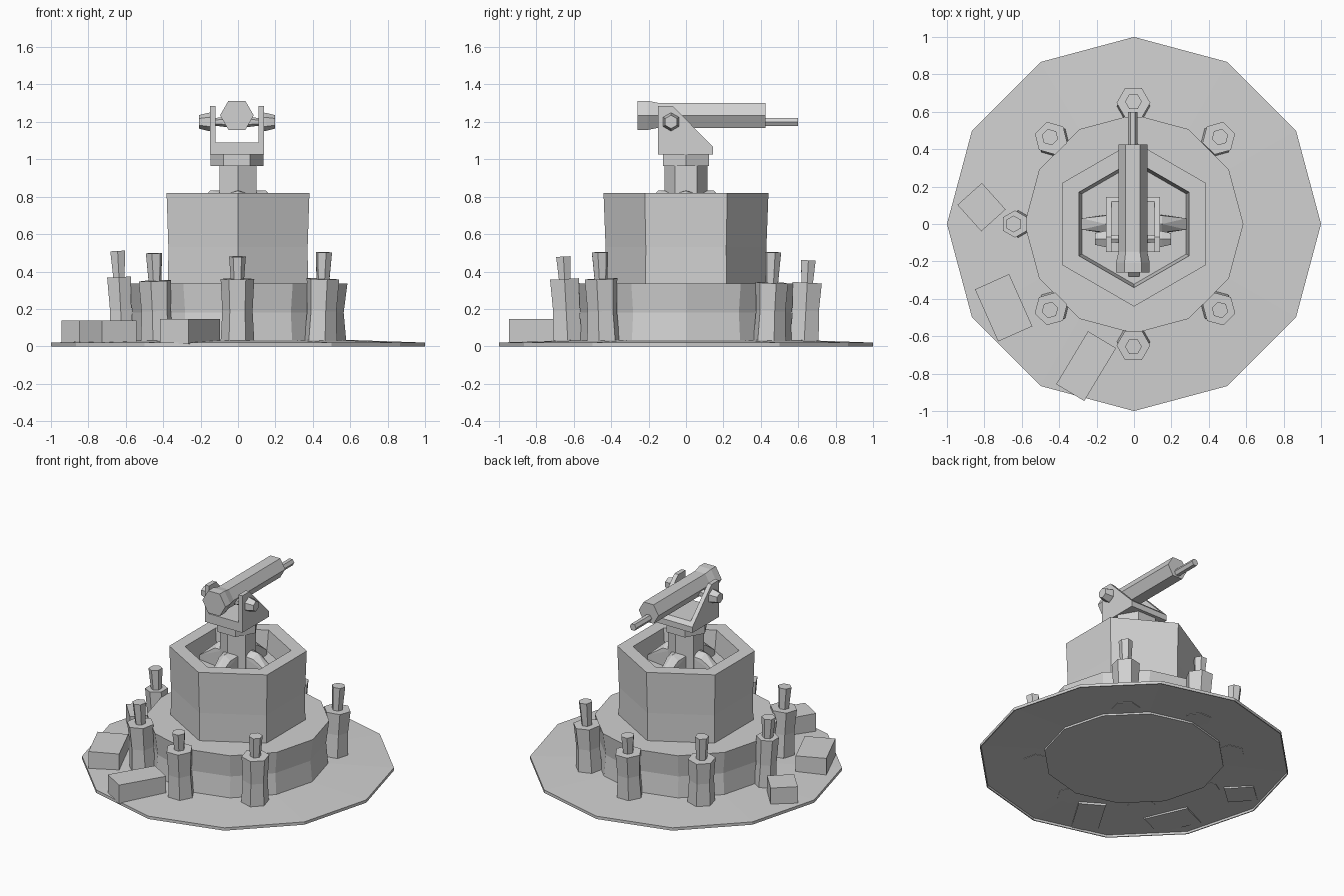
import bpy, bmesh, math
from mathutils import Matrix, Vector

if "Cube" in bpy.data.objects:
    bpy.data.objects.remove(bpy.data.objects["Cube"])

grey = bpy.data.materials.new("stone_grey")
grey.diffuse_color = (0.64, 0.64, 0.64, 1)
grey.use_nodes = True
grey.node_tree.nodes["Principled BSDF"].inputs["Base Color"].default_value = grey.diffuse_color


def finish(name, bm, matrix=Matrix()):
    bmesh.ops.recalc_face_normals(bm, faces=bm.faces)
    me = bpy.data.meshes.new(name)
    bm.to_mesh(me)
    bm.free()
    me.materials.append(grey)
    ob = bpy.data.objects.new(name, me)
    ob.matrix_world = matrix
    bpy.context.collection.objects.link(ob)
    return ob


def lathe(name, sides, rings, turn=0, matrix=Matrix()):
    """Faceted solid from (radius, height) rings; radius 0 makes a centre point."""
    bm = bmesh.new()
    loops = []
    for r, z in rings:
        n = 1 if r == 0 else sides
        angles = [math.radians(turn) + math.tau * i / sides for i in range(n)]
        loops.append([bm.verts.new((r * math.cos(a), r * math.sin(a), z)) for a in angles])
    for lo, hi in zip(loops, loops[1:]):
        for i in range(sides):
            j = (i + 1) % sides
            corners = [lo[i % len(lo)], lo[j % len(lo)], hi[j % len(hi)], hi[i % len(hi)]]
            bm.faces.new(list(dict.fromkeys(corners)))
    for loop in (loops[0], loops[-1]):
        if len(loop) > 1:
            bm.faces.new(loop)
    return finish(name, bm, matrix)


def box(name, size, loc, angle=0):
    bm = bmesh.new()
    bmesh.ops.create_cube(bm, size=1, matrix=Matrix.Diagonal((*size, 1)))
    return finish(name, bm, Matrix.Translation(loc) @ Matrix.Rotation(math.radians(angle), 4, 'Z'))


def extrude_yz(name, profile, x0, x1):
    bm = bmesh.new()
    face = bm.faces.new([bm.verts.new((x0, y, z)) for y, z in profile])
    new = bmesh.ops.extrude_face_region(bm, geom=[face])["geom"]
    bmesh.ops.translate(bm, vec=(x1 - x0, 0, 0),
                        verts=[v for v in new if isinstance(v, bmesh.types.BMVert)])
    return finish(name, bm)


# Shallow conical ground plate, hollow underneath with a thin rim
lathe("ground_plate", 12, [(0, 0.05), (0.993, 0.016), (0.993, 0), (1, 0), (1, 0.02), (0, 0.055)], 90)

# Wide drum, slightly pinched at mid height
lathe("drum", 12, [(0.58, 0.016), (0.565, 0.18), (0.585, 0.335)])

# Hexagonal tower with a sunken well
lathe("tower", 6, [(0.432, 0.3), (0.43, 0.53), (0.441, 0.82),
                   (0.34, 0.82), (0.322, 0.68)], 90)

# Posts with flared caps, leaning slightly outward: x, y, radius, shoulder, top
posts = [(-0.003, -0.65, 0.09, 0.36, 0.48), (-0.003, 0.65, 0.09, 0.34, 0.46),
         (0.455, -0.455, 0.09, 0.36, 0.503), (0.455, 0.46, 0.09, 0.34, 0.503),
         (-0.445, -0.455, 0.09, 0.35, 0.498), (-0.445, 0.46, 0.09, 0.34, 0.498),
         (-0.637, 0, 0.073, 0.37, 0.51)]
for x, y, r, shoulder, top in posts:
    turn = math.degrees(math.atan2(y, x)) + 90
    tangent = Vector((-y, x, 0))
    place = (Matrix.Translation((x, y, 0.38)) @ Matrix.Rotation(math.radians(3), 4, tangent)
             @ Matrix.Translation((0, 0, -0.38)))
    lathe("post", 6, [(r, 0.025), (r * 0.9, 0.19), (r, shoulder)], turn, place)
    lathe("post_cap", 6, [(0.034, shoulder - 0.02), (0.045, top)], turn, place)

# Crates
for x, y, sx, sy, h, angle in [(-0.815, 0.09, 0.175, 0.19, 0.137, 42),
                               (-0.697, -0.448, 0.2, 0.305, 0.139, 24),
                               (-0.256, -0.76, 0.175, 0.33, 0.147, -31)]:
    box("crate", (sx, sy, h - 0.013), (x, y, (h + 0.013) / 2), angle)

# Pedestal, collar and its four buttresses
lathe("pedestal", 6, [(0.115, 0.66), (0.115, 0.97)], 90)
lathe("collar", 6, [(0.142, 0.965), (0.142, 1.026)], 0, Matrix.Translation((-0.006, 0, 0)))
for k in range(4):
    bm = bmesh.new()
    pts = [(0.06, -0.06, 0.66), (0.06, 0.06, 0.66), (0.06, -0.06, 0.815), (0.06, 0.06, 0.815),
           (0.06, 0, 0.835), (0.15, 0, 0.832), (0.15, -0.05, 0.66), (0.15, 0.05, 0.66),
           (0.15, -0.045, 0.80), (0.15, 0.045, 0.80), (0.28, -0.03, 0.66), (0.28, 0.03, 0.66),
           (0.28, -0.03, 0.71), (0.28, 0.03, 0.71)]
    for p in pts:
        bm.verts.new(p)
    bmesh.ops.convex_hull(bm, input=bm.verts)
    finish("buttress", bm, Matrix.Rotation(math.pi / 2 * k, 4, 'Z'))

# Yoke: base block plus two sloped arms
CX = -0.006
extrude_yz("yoke_base", [(-0.15, 1.025), (0.145, 1.025), (0.145, 1.065), (0.12, 1.09),
                         (-0.15, 1.09)], CX - 0.145, CX + 0.145)
for s in (-1, 1):
    extrude_yz("yoke_arm", [(-0.15, 1.025), (0.145, 1.025), (0.145, 1.065),
                            (-0.07, 1.285), (-0.15, 1.285)], CX + s * 0.115, CX + s * 0.145)
    # Tapered pivot knobs and inner pivot pins
    side = Matrix.Translation((CX, -0.08, 1.2)) @ Matrix.Rotation(s * math.pi / 2, 4, 'Y')
    lathe("pivot_knob", 6, [(0.05, 0.14), (0.048, 0.155), (0.036, 0.203)], 0, side)
    lathe("pivot_pin", 6, [(0.03, 0.04), (0.02, 0.12)], 0, side)

# Barrel with flared rear, and thin muzzle rod (lathe axis pointed along +y)
along_y = Matrix.Rotation(-math.pi / 2, 4, 'X')
lathe("barrel", 6, [(0.09, -0.26), (0.09, -0.205), (0.077, -0.15), (0.077, 0.425)], 0,
      Matrix.Translation((CX, 0, 1.235)) @ along_y)
lathe("muzzle", 6, [(0.025, 0.38), (0.025, 0.6)], 0,
      Matrix.Translation((CX, 0, 1.2)) @ along_y)
